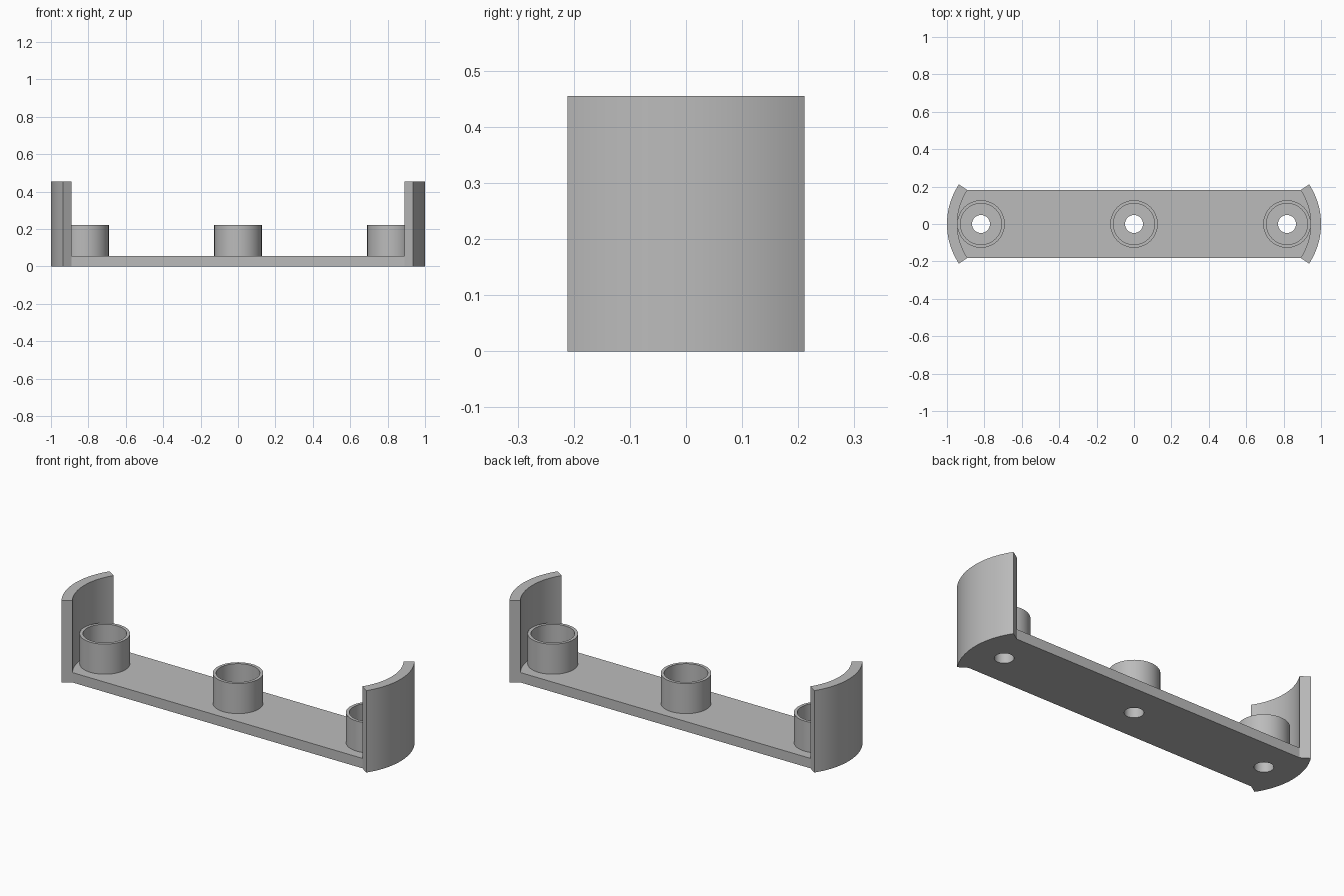
import bpy, bmesh
from math import sin, cos, pi, radians

cube = bpy.data.objects.get("Cube")
if cube:
    bpy.data.objects.remove(cube, do_unlink=True)

BASE_TOP, WALL_TOP, CUP_TOP = 0.055, 0.455, 0.222
ARC_X, R_OUT, R_IN, HALF = 0.617, 0.383, 0.328, radians(33.5)
CUP_OUT, CUP_IN, HOLE_R = 0.127, 0.11, 0.048
CUP_X = (("right", -0.818), ("center", 0), ("left", 0.818))

grey = bpy.data.materials.new("plain grey")
grey.use_nodes = True
grey.diffuse_color = (0.5, 0.5, 0.5, 1)
grey.node_tree.nodes["Principled BSDF"].inputs["Base Color"].default_value = grey.diffuse_color


def arc(cx, r, start, end, n):
    return [(cx + r * cos(start + (end - start) * i / n),
             r * sin(start + (end - start) * i / n)) for i in range(n + 1)]


def finish(name, bm):
    bmesh.ops.recalc_face_normals(bm, faces=bm.faces)
    mesh = bpy.data.meshes.new(name)
    bm.to_mesh(mesh)
    bm.free()
    mesh.materials.append(grey)
    obj = bpy.data.objects.new(name, mesh)
    bpy.context.collection.objects.link(obj)
    return obj


def prism(name, outline, z0, z1):
    bm = bmesh.new()
    face = bm.faces.new([bm.verts.new((x, y, z0)) for x, y in outline])
    up = bmesh.ops.extrude_face_region(bm, geom=[face], use_keep_orig=True)
    verts = [g for g in up["geom"] if isinstance(g, bmesh.types.BMVert)]
    bmesh.ops.translate(bm, verts=verts, vec=(0, 0, z1 - z0))
    return finish(name, bm)


def ring(name, cx, r_out, r_in, z0, z1, n=64):
    bm = bmesh.new()
    profile = ((r_in, z0), (r_out, z0), (r_out, z1), (r_in, z1))
    loops = [[bm.verts.new((cx + r * cos(2 * pi * i / n), r * sin(2 * pi * i / n), z))
              for i in range(n)] for r, z in profile]
    for k in range(4):
        a, b = loops[k], loops[(k + 1) % 4]
        for i in range(n):
            j = (i + 1) % n
            bm.faces.new((a[i], a[j], b[j], b[i]))
    return finish(name, bm)


def smooth(obj):
    bpy.ops.object.select_all(action="DESELECT")
    obj.select_set(True)
    bpy.context.view_layer.objects.active = obj
    bpy.ops.object.shade_smooth_by_angle(angle=radians(30))


# Base bar with rounded ends that fit inside the curved walls
end = arc(ARC_X, R_IN, -HALF, HALF, 24)
base = prism("base_bar", end + [(-x, -y) for x, y in end], 0, BASE_TOP)

# Screw holes through the base
for side, x in CUP_X:
    cutter = prism("hole_cutter", arc(x, HOLE_R, 0, 2 * pi, 48)[:-1], -0.1, 0.2)
    cutter.hide_render = True
    cut = base.modifiers.new("hole", "BOOLEAN")
    cut.operation, cut.solver, cut.object = "DIFFERENCE", "EXACT", cutter
    bpy.context.view_layer.objects.active = base
    bpy.ops.object.modifier_apply(modifier=cut.name)
    bpy.data.objects.remove(cutter, do_unlink=True)
smooth(base)

# Curved end walls
wall = arc(ARC_X, R_OUT, -HALF, HALF, 24) + arc(ARC_X, R_IN, HALF, -HALF, 24)
for side, sign in (("left", 1), ("right", -1)):
    smooth(prism(side + "_end_wall", [(sign * x, y) for x, y in wall], 0, WALL_TOP))

# Open round cups around the holes
for side, x in CUP_X:
    smooth(ring(side + "_cup", x, CUP_OUT, CUP_IN, BASE_TOP - 0.01, CUP_TOP))
